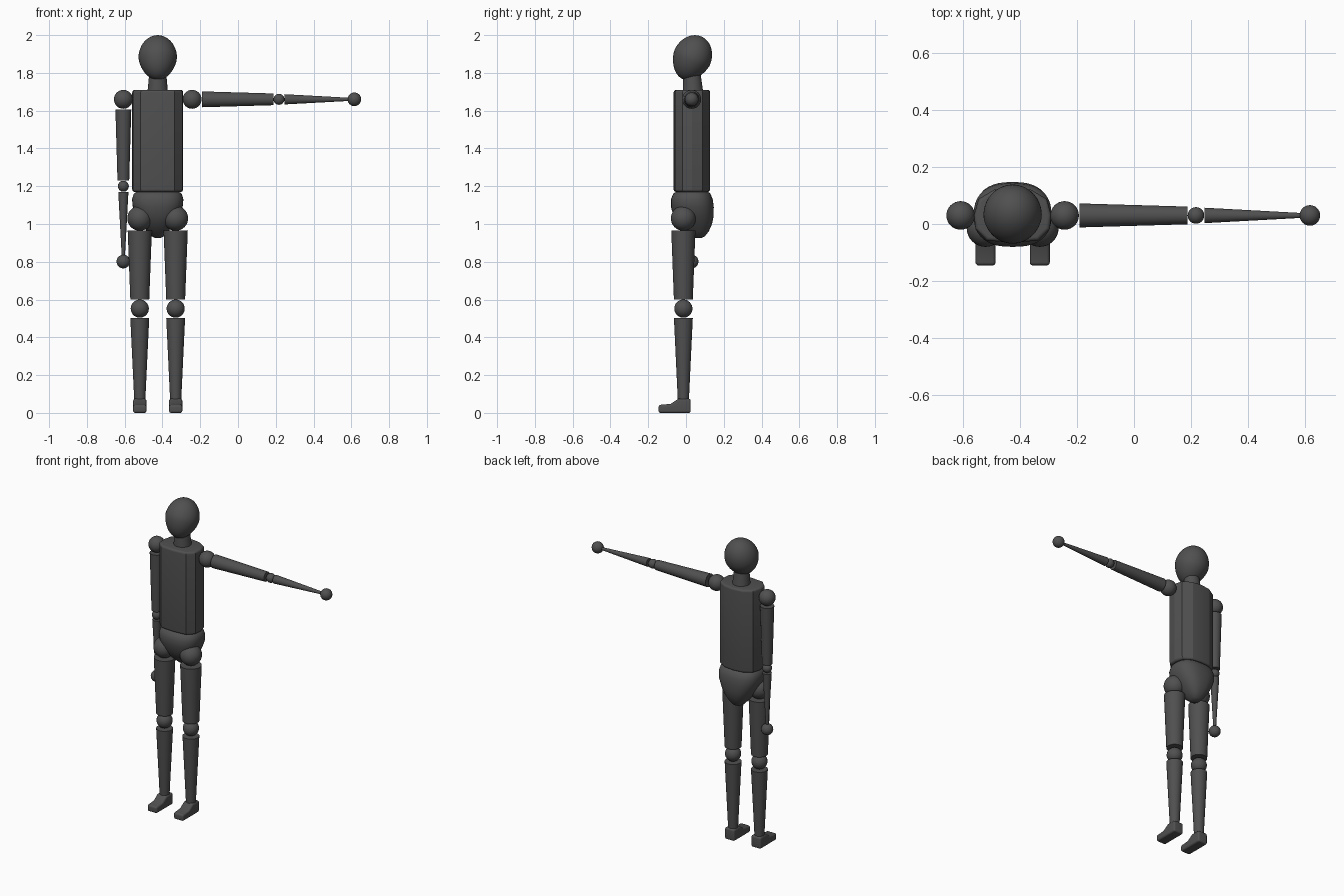
import bpy, bmesh, math
from mathutils import Matrix, Vector

cube = bpy.data.objects.get("Cube")
if cube:
    bpy.data.objects.remove(cube, do_unlink=True)

CX = -0.425                      # body centre line
ARM_Y, LEG_Y = 0.03, -0.014
SHOULDER_Z = 1.66

grey = bpy.data.materials.new("dark_grey")
grey.use_nodes = True
COLOUR = (0.08, 0.08, 0.08, 1)
grey.diffuse_color = COLOUR
grey.node_tree.nodes["Principled BSDF"].inputs["Base Color"].default_value = COLOUR


def finish(bm, name, angle=30, bevel=0.0):
    """Turn a bmesh into a shaded, coloured object."""
    bmesh.ops.recalc_face_normals(bm, faces=bm.faces[:])
    mesh = bpy.data.meshes.new(name)
    bm.to_mesh(mesh)
    bm.free()
    mesh.materials.append(grey)
    ob = bpy.data.objects.new(name, mesh)
    bpy.context.collection.objects.link(ob)
    bpy.ops.object.select_all(action='DESELECT')
    ob.select_set(True)
    bpy.context.view_layer.objects.active = ob
    if bevel:
        mod = ob.modifiers.new("bevel", 'BEVEL')
        mod.width, mod.segments = bevel, 5
        mod.limit_method, mod.angle_limit = 'ANGLE', math.radians(55)
        bpy.ops.object.modifier_apply(modifier=mod.name)
    bpy.ops.object.shade_smooth_by_angle(angle=math.radians(angle))
    return ob


def ball(name, centre, radius):
    bm = bmesh.new()
    bmesh.ops.create_uvsphere(bm, u_segments=32, v_segments=16, radius=radius,
                              matrix=Matrix.Translation(centre))
    return finish(bm, name)


def limb(name, start, end, r1, r2):
    """Tapered cylinder between two points."""
    a, b = Vector(start), Vector(end)
    turn = (b - a).to_track_quat('Z', 'Y').to_matrix().to_4x4()
    bm = bmesh.new()
    bmesh.ops.create_cone(bm, cap_ends=True, segments=32, radius1=r1, radius2=r2,
                          depth=(b - a).length,
                          matrix=Matrix.Translation((a + b) / 2) @ turn)
    return finish(bm, name)


def extrude(name, points, offset, angle, bevel):
    """Flat outline pushed along an offset."""
    bm = bmesh.new()
    face = bm.faces.new([bm.verts.new(p) for p in points])
    new = bmesh.ops.extrude_face_region(bm, geom=[face])["geom"]
    bmesh.ops.translate(bm, vec=offset,
                        verts=[v for v in new if isinstance(v, bmesh.types.BMVert)])
    return finish(bm, name, angle, bevel)


# Head: egg narrowing to the chin, tilted back
bm = bmesh.new()
bmesh.ops.create_uvsphere(bm, u_segments=48, v_segments=24, radius=1)
for v in bm.verts:
    taper = 1 + 0.14 * min(v.co.z, 0)
    v.co = Vector((v.co.x * 0.102 * taper, v.co.y * 0.102 * taper, v.co.z * 0.123))
bmesh.ops.transform(bm, verts=bm.verts[:], matrix=Matrix.Translation((CX, 0.032, 1.88))
                    @ Matrix.Rotation(math.radians(-25), 4, 'X'))
finish(bm, "head")

# Neck
limb("neck", (CX, 0.037, 1.69), (CX, 0.03, 1.83), 0.055, 0.042)

# Torso: mirrored chamfered outline, extruded up
half = [(0.09, -0.09), (0.13, -0.05), (0.135, 0), (0.12, 0.055), (0.065, 0.088)]
outline = ([(0, -0.0975)] + half + [(0, 0.096)] + [(-x, y) for x, y in reversed(half)])
extrude("torso", [(CX + x, 0.032 + y, 1.17) for x, y in outline],
        (0, 0, 0.54), 20, 0.014)

# Pelvis: rounded sections as (height, half width, front, back)
sections = [(1.172, 0.11, -0.05, 0.115), (1.16, 0.127, -0.068, 0.13),
            (1.13, 0.136, -0.08, 0.142), (1.09, 0.132, -0.08, 0.147),
            (1.04, 0.11, -0.065, 0.146), (1.0, 0.086, -0.045, 0.138),
            (0.96, 0.056, -0.005, 0.12), (0.935, 0.033, 0.025, 0.1),
            (0.925, 0.012, 0.045, 0.08)]
bm = bmesh.new()
rings = []
for z, hx, front, back in sections:
    ring = []
    for i in range(40):
        t = math.tau * i / 40
        c, s = math.cos(t), math.sin(t)
        x = math.copysign(abs(c) ** 0.8, c) * hx
        y = math.copysign(abs(s) ** 0.8, s) * (back - front) / 2
        ring.append(bm.verts.new((CX + x, (front + back) / 2 + y, z)))
    rings.append(ring)
for a, b in zip(rings, rings[1:]):
    for i in range(40):
        j = (i + 1) % 40
        bm.faces.new((a[i], a[j], b[j], b[i]))
bm.faces.new(rings[0])
bm.faces.new(rings[-1])
finish(bm, "pelvis", 40)

# Arms: left one raised sideways, right one hanging
for side, sx, direction in (("left", 1, Vector((1, 0, 0))), ("right", -1, Vector((0, 0, -1)))):
    shoulder = Vector((CX + sx * 0.182, ARM_Y, SHOULDER_Z))

    def along(d):
        return shoulder + direction * d

    ball(side + "_shoulder", shoulder, 0.05)
    limb(side + "_upper_arm", along(0.053), along(0.43), 0.042, 0.031)
    ball(side + "_elbow", along(0.46), 0.029)
    limb(side + "_forearm", along(0.49), along(0.84), 0.027, 0.008)
    ball(side + "_hand", along(0.859), 0.036)

# Legs and feet
foot = [(0.025, 0), (0.025, 0.075), (-0.04, 0.075), (-0.08, 0.048),
        (-0.145, 0.042), (-0.145, 0)]
for side, sx in (("left", 1), ("right", -1)):
    x = CX + sx * 0.095
    ball(side + "_hip", (x, LEG_Y, 1.03), 0.066)
    limb(side + "_thigh", (x, LEG_Y, 0.965), (x, LEG_Y, 0.60), 0.064, 0.05)
    ball(side + "_knee", (x, LEG_Y, 0.552), 0.048)
    limb(side + "_shin", (x, LEG_Y, 0.502), (x, LEG_Y, 0.06), 0.05, 0.029)
    extrude(side + "_foot", [(x - 0.035, y, z) for y, z in foot],
            (0.07, 0, 0), 30, 0.011)
